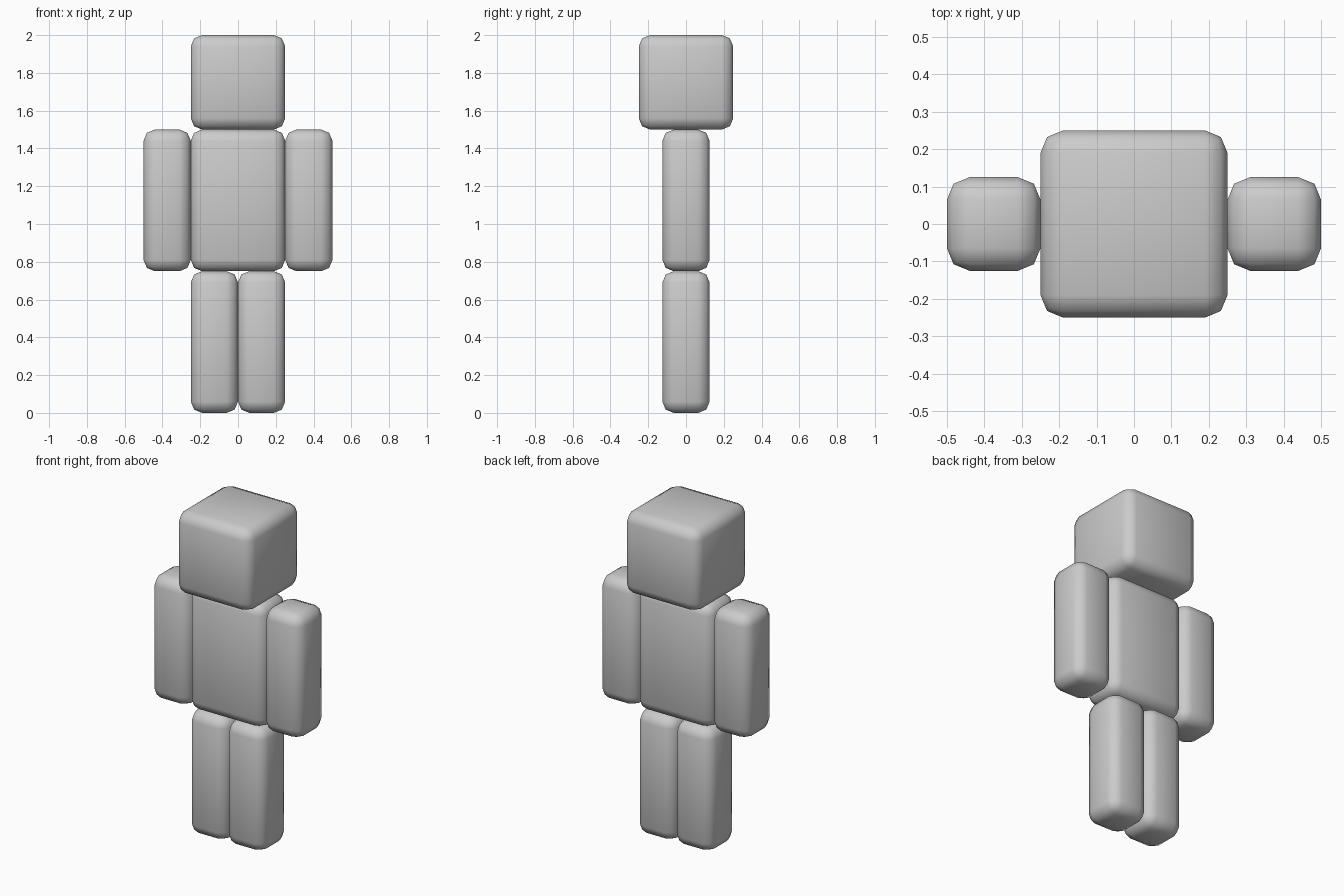
import bpy

if "Cube" in bpy.data.objects:
    bpy.data.objects.remove(bpy.data.objects["Cube"], do_unlink=True)

# Single plain grey
grey = bpy.data.materials.new("plain grey")
grey.use_nodes = True
COLOUR = (0.6, 0.6, 0.6, 1)
grey.diffuse_color = COLOUR
grey.node_tree.nodes["Principled BSDF"].inputs["Base Color"].default_value = COLOUR


def rounded_block(name, size, centre):
    """Box with a two-step rounded bevel and smooth shading."""
    bpy.ops.mesh.primitive_cube_add(size=1, location=centre)
    block = bpy.context.object
    block.name = name
    block.scale = size
    bpy.ops.object.transform_apply(location=False, rotation=False, scale=True)
    bevel = block.modifiers.new("rounded edges", "BEVEL")
    bevel.width = 0.06
    bevel.segments = 2
    bevel.limit_method = "NONE"
    block.data.materials.append(grey)
    bpy.ops.object.shade_smooth()
    return block


# Head and torso
rounded_block("head", (0.5, 0.5, 0.5), (0, 0, 1.75))
rounded_block("torso", (0.5, 0.25, 0.75), (0, 0, 1.125))

# Arms and legs, mirrored left and right
LIMB = (0.25, 0.25, 0.75)
for side, sign in (("left", 1), ("right", -1)):
    rounded_block(side + "_arm", LIMB, (sign * 0.375, 0, 1.125))
    rounded_block(side + "_leg", LIMB, (sign * 0.125, 0, 0.375))
